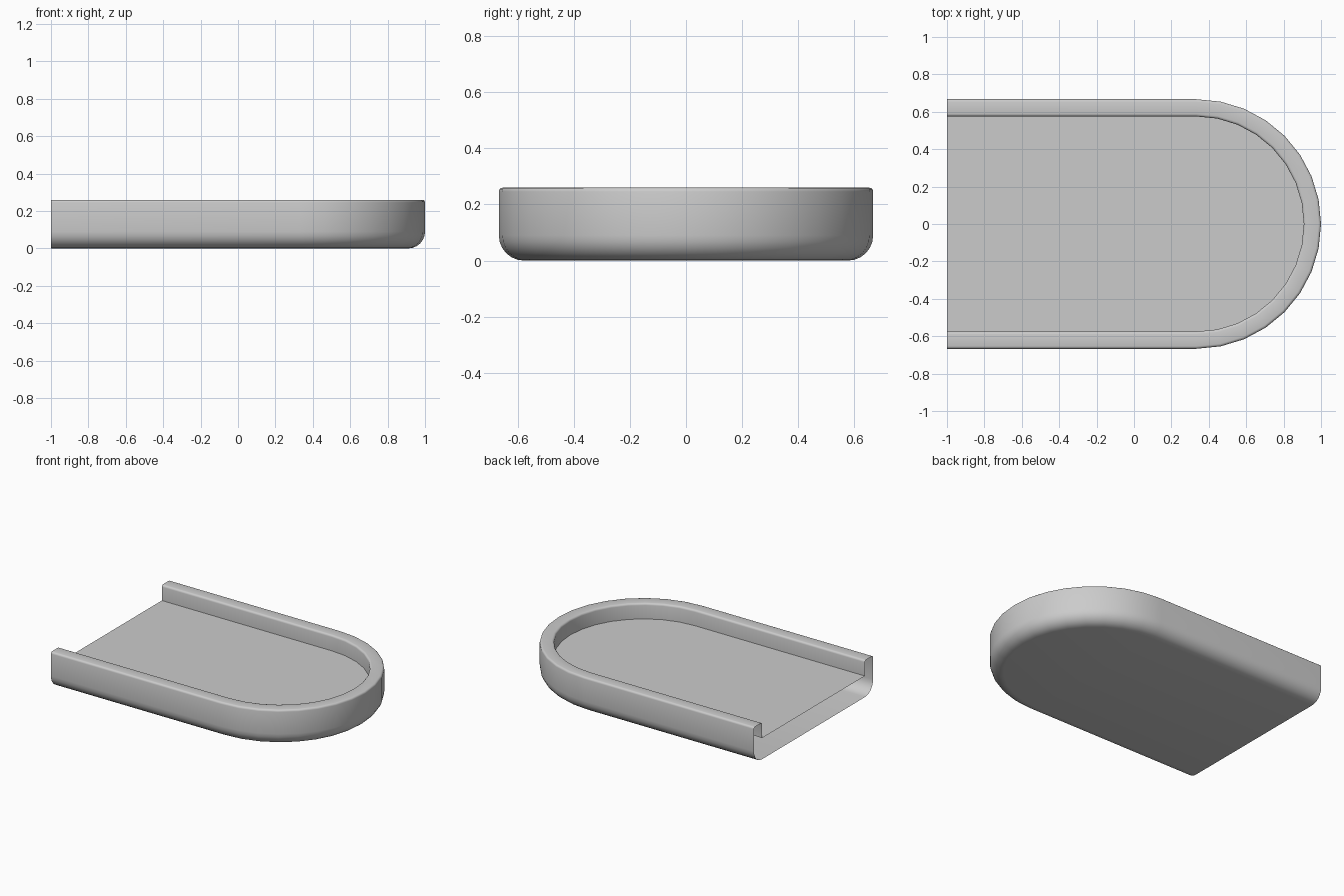
import bpy, bmesh
from math import sin, cos, pi

if "Cube" in bpy.data.objects:
    bpy.data.objects.remove(bpy.data.objects["Cube"])

R, CX, H = 0.667, 0.333, 0.26      # outer radius, arc centre, height
BR, TR = 0.09, 0.014               # bottom and rim rounding
INNER, FLOOR = 0.575, 0.15         # inner wall radius, floor height
STEPS = 16


def fillet(cr, cz, rad, a0, a1, n):
    """Arc points (radius, height) of the wall section."""
    return [(cr + rad * cos(a0 + (a1 - a0) * i / n),
             cz + rad * sin(a0 + (a1 - a0) * i / n)) for i in range(n + 1)]


# Wall section: bottom edge, outer wall, rounded rim, inner wall, floor edge
section = (fillet(R - BR, BR, BR, -pi / 2, 0, 6)
           + fillet(R - TR, H - TR, TR, 0, pi / 2, 3)
           + fillet(INNER + TR, H - TR, TR, pi / 2, pi, 3)
           + [(INNER, FLOOR)])

bm = bmesh.new()


def u_ring(r, z):
    pts = [(-1, -r)]
    pts += [(CX + r * cos(a), r * sin(a))
            for a in (-pi / 2 + pi * i / STEPS for i in range(STEPS + 1))]
    pts += [(-1, r)]
    return [bm.verts.new((x, y, z)) for x, y in pts]


# Sweep the section around the U, leaving the left end open
rings = [u_ring(r, z) for r, z in section]
for a, b in zip(rings, rings[1:]):
    for i in range(len(a) - 1):
        bm.faces.new((a[i], a[i + 1], b[i + 1], b[i]))

# Underside and tray floor
bm.faces.new(list(reversed(rings[0])))
bm.faces.new(rings[-1])

mesh = bpy.data.meshes.new("tray")
bm.to_mesh(mesh)
bm.free()
tray = bpy.data.objects.new("tray", mesh)
bpy.context.collection.objects.link(tray)
bpy.context.view_layer.objects.active = tray
tray.select_set(True)
bpy.ops.object.shade_smooth_by_angle(angle=pi / 5)
